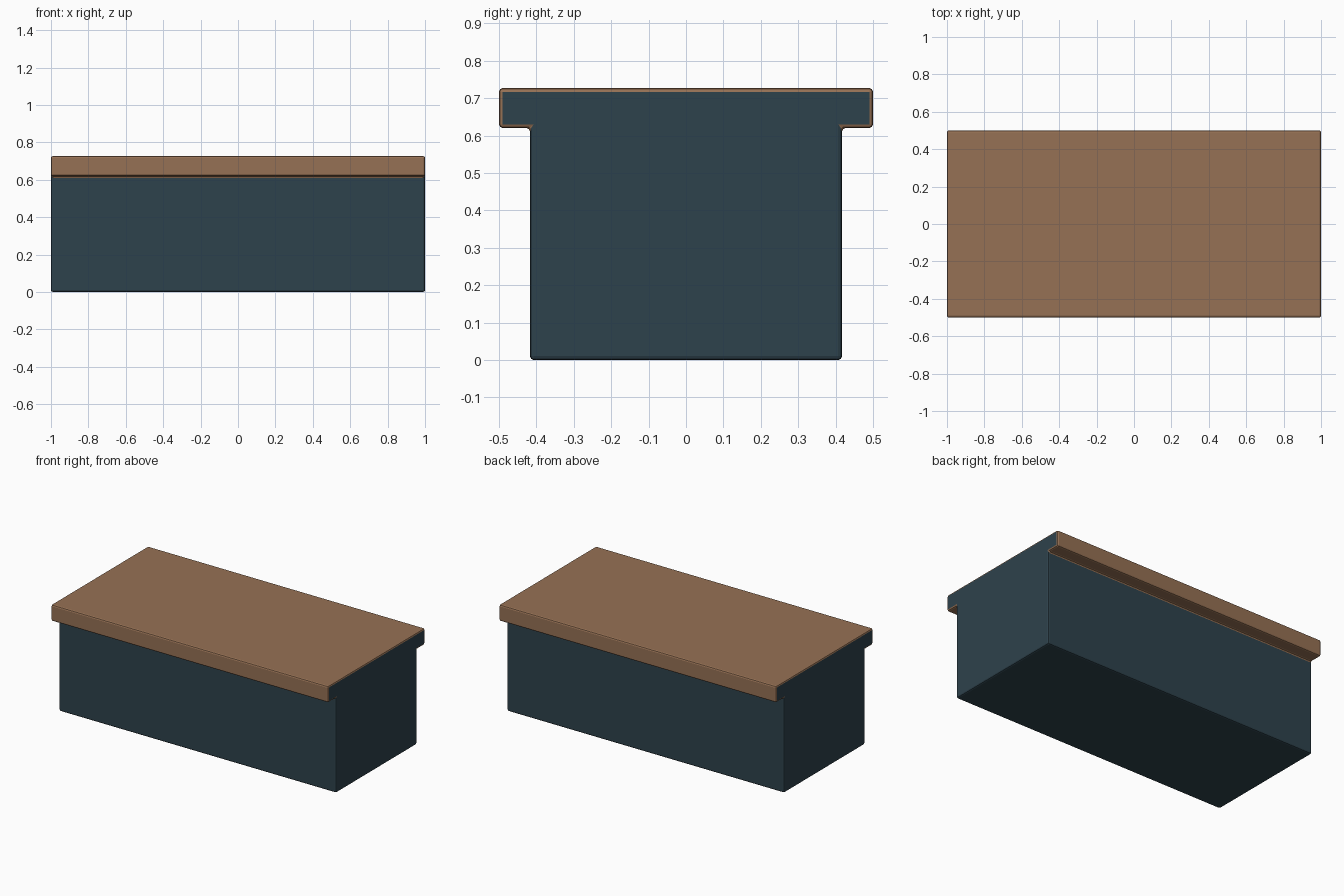
import bpy, bmesh

if "Cube" in bpy.data.objects:
    bpy.data.objects.remove(bpy.data.objects["Cube"])

def material(name, rgb):
    m = bpy.data.materials.new(name)
    m.diffuse_color = (*rgb, 1)
    m.use_nodes = True
    m.node_tree.nodes["Principled BSDF"].inputs["Base Color"].default_value = m.diffuse_color
    return m

teal = material("dark_teal", (0.027, 0.054, 0.072))
brown = material("warm_brown", (0.305, 0.165, 0.089))

# T-shaped cross-section: block with overhanging top slab
half = [(0.417, 0), (0.417, 0.62), (0.5, 0.62), (0.5, 0.727)]
profile = half + [(-y, z) for y, z in reversed(half)]

bm = bmesh.new()
face = bm.faces.new([bm.verts.new((-1, y, z)) for y, z in profile])
ext = bmesh.ops.extrude_face_region(bm, geom=[face])
verts = [g for g in ext["geom"] if isinstance(g, bmesh.types.BMVert)]
bmesh.ops.translate(bm, verts=verts, vec=(2, 0, 0))
bmesh.ops.recalc_face_normals(bm, faces=bm.faces)

# Small rounded edges everywhere
bmesh.ops.bevel(bm, geom=list(bm.edges), offset=0.01, offset_type='OFFSET',
                segments=2, profile=0.5, affect='EDGES')
bmesh.ops.recalc_face_normals(bm, faces=bm.faces)

# Brown slab with its rounded edges; teal block and end faces
for f in bm.faces:
    f.normal_update()
    is_end = abs(f.normal.x) > 0.99
    low = f.calc_center_median().z < 0.605
    f.material_index = 0 if is_end or low else 1

mesh = bpy.data.meshes.new("counter_block")
bm.to_mesh(mesh)
bm.free()
mesh.materials.append(teal)
mesh.materials.append(brown)
obj = bpy.data.objects.new("counter_block", mesh)
bpy.context.collection.objects.link(obj)
